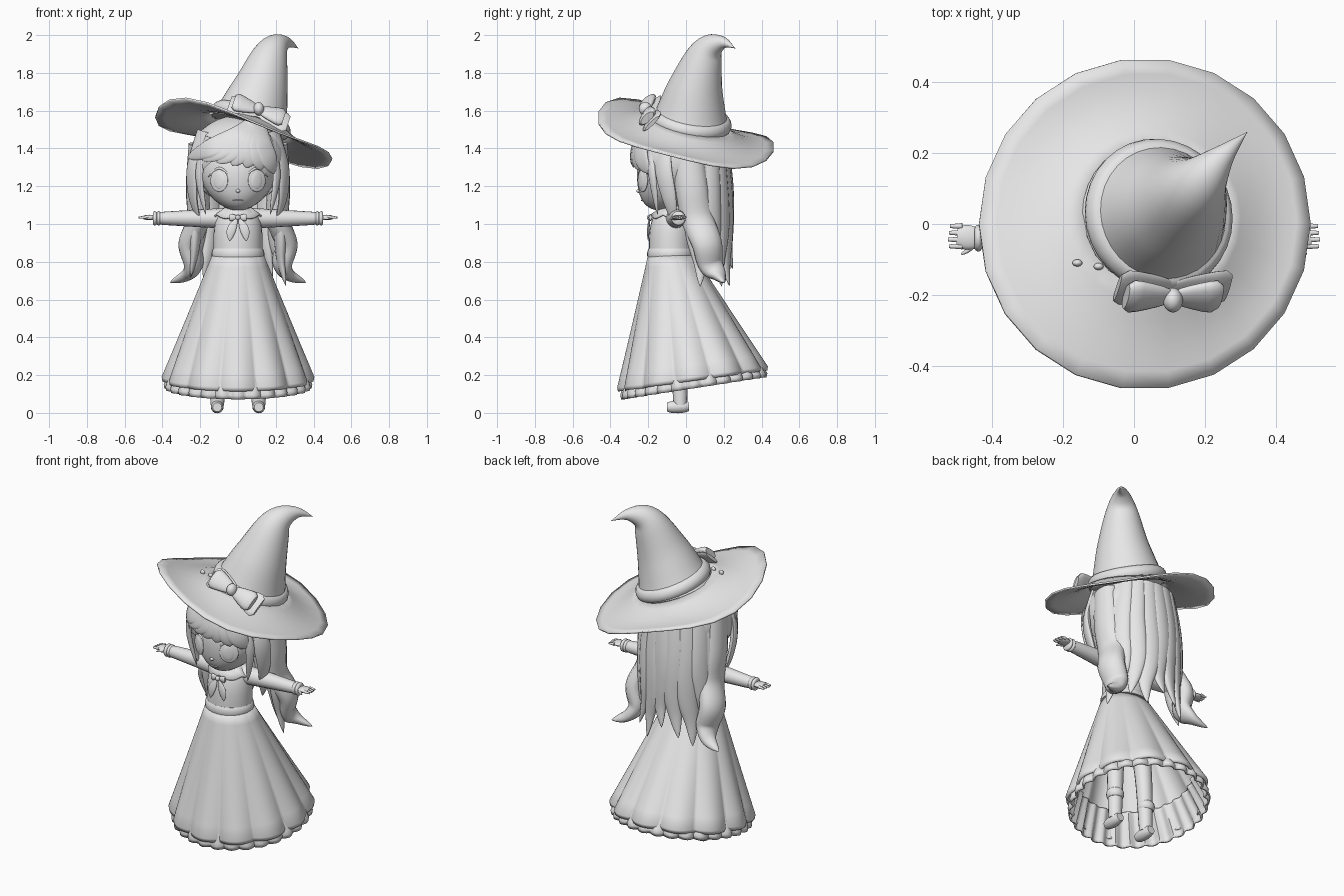
import bpy, bmesh
from math import sin, cos, pi, sqrt, radians
from mathutils import Vector

if "Cube" in bpy.data.objects:
    bpy.data.objects.remove(bpy.data.objects["Cube"])

GREY = (.8, .8, .8, 1)
clay = bpy.data.materials.new("pale_grey")
clay.use_nodes = True
clay.diffuse_color = GREY
clay.node_tree.nodes["Principled BSDF"].inputs["Base Color"].default_value = GREY

X, Y, Z = Vector((1, 0, 0)), Vector((0, 1, 0)), Vector((0, 0, 1))
SIDES = {"left": 1, "right": -1}


def finish(obj, name):
    obj.name = name
    obj.data.materials.append(clay)
    bpy.ops.object.select_all(action="DESELECT")
    obj.select_set(True)
    bpy.context.view_layer.objects.active = obj
    bpy.ops.object.shade_smooth_by_angle(angle=radians(50))
    return obj


def build(name, bm):
    bmesh.ops.recalc_face_normals(bm, faces=bm.faces)
    mesh = bpy.data.meshes.new(name)
    bm.to_mesh(mesh)
    bm.free()
    obj = bpy.data.objects.new(name, mesh)
    bpy.context.collection.objects.link(obj)
    return finish(obj, name)


def loft(name, rings, caps):
    """Skin closed rings, either capped or as a thin sheet."""
    bm = bmesh.new()
    loops = [[bm.verts.new(point) for point in ring] for ring in rings]
    for lower, upper in zip(loops, loops[1:]):
        for i in range(len(lower)):
            bm.faces.new((lower[i - 1], lower[i], upper[i], upper[i - 1]))
    if caps:
        bm.faces.new(loops[0])
        bm.faces.new(loops[-1])
    obj = build(name, bm)
    if not caps:
        solid = obj.modifiers.new("thickness", "SOLIDIFY")
        solid.thickness = .01
        solid.offset = 0


def circle(count):
    return [2 * pi * k / count for k in range(count)]


def smooth_path(path, steps=6):
    """Smooth interpolation through a few points."""
    points = [Vector(p) for p in path]
    points = [points[0], *points, points[-1]]
    result = []
    for a, b, c, d in zip(points, points[1:], points[2:], points[3:]):
        for t in (k / steps for k in range(steps)):
            result.append(b + (c - a) * t / 2 + (a - b * 2.5 + c * 2 - d / 2) * t ** 2
                          + (b * 3 - a - c * 3 + d) * t ** 3 / 2)
    return result + [points[-1]]


def tube(name, path, radius, normal, flat=1, sides=16):
    """Sweep an ellipse along a path; radius is a rule of the distance 0 to 1."""
    points = smooth_path(path)
    last = len(points) - 1
    rings = []
    for i, p in enumerate(points):
        along = (points[min(i + 1, last)] - points[max(i - 1, 0)]).normalized()
        wide = along.cross(normal(p) if callable(normal) else normal).normalized()
        out = wide.cross(along)
        r = max(radius(i / last), .001)
        rings.append([p + wide * r * cos(a) + out * r * flat * sin(a) for a in circle(sides)])
    loft(name, rings, True)


def pair(name, path, *rules):
    for side, s in SIDES.items():
        tube(f"{side}_{name}", [(s * x, y, z) for x, y, z in path], *rules)


def leaf(width):
    return lambda t: width * (1 - t ** 4)


def petal(width):
    return lambda t: width * sin(pi * t)


def taper(start, end):
    return lambda t: start + (end - start) * t


def bulge(rim, swell):
    return lambda t: rim + swell * sin(pi * t)


def ball(name, place, size, turn=0):
    bpy.ops.mesh.primitive_uv_sphere_add(segments=24, ring_count=16, location=place, rotation=(0, 0, turn))
    bpy.context.object.scale = size
    return finish(bpy.context.object, name)


def bow(name, centre, axis, normal, size, flat):
    centre, axis = Vector(centre), axis.normalized() * size
    for side, s in SIDES.items():
        tube(f"{name}_{side}_loop", [centre, centre + axis * s],
             lambda t: size * (.12 + .4 * t ** .8 - .2 * t ** 9), normal, flat)


# Hat: bent cone, band and wavy tilted brim
HAT = Vector((.06, .02, 1.52))
LEAN = Vector((.33, .16, .93))
tube("hat_cone", [HAT, (.12, .05, 1.72), (.18, .11, 1.91), (.25, .19, 1.96), (.32, .26, 1.93)],
     lambda t: .215 * (1 - t) ** 1.3, X - Y, 1, 32)
tube("hat_band", [HAT - LEAN * .01, HAT + LEAN * .07], bulge(.195, .024), X - Y, 1, 32)
brim = []
for s in (k / 6 for k in range(7)):
    r = .2 + .268 * s
    brim.append([(.06 - .03 * s + r * cos(a), .02 * (1 - s) + r * sin(a),
                  1.53 - .06 * s - (.05 + .08 * s) * cos(a) - .047 * (1 + s) * sin(a)
                  - .02 * s * cos(2 * a + .7) + .024 * s * s * cos(3 * a + pi / 4)
                  - .02 * sin(pi * s)) for a in circle(22)])
loft("hat_brim", brim, False)

# Hat bow lying against the band, ribbon behind it and small beads
bow("hat_bow", (.11, -.205, 1.605), X - Z / 3, Z - Y, .14, .45)
bow("hat_ribbon", (.11, -.18, 1.585), X - Z / 3, Z - Y, .165, .2)
ball("hat_bow_knot", (.11, -.215, 1.61), (.028, .035, .035))
for i in range(2):
    ball("hat_bead", (-.16 + .06 * i, -.11 - .01 * i, 1.605), (.014, .01, .014))

# Head with a narrowed chin, then the face
head = ball("head", (0, -.06, 1.27), (.2, .2, .2))
for vert in head.data.vertices:
    chin = max(0, -vert.co.z) ** 2
    vert.co.x *= 1 - chin / 5
    vert.co.y -= chin / 3
ball("nose", (0, -.25, 1.175), (.012, .012, .01))
ball("mouth", (0, -.231, 1.125), (.03, .008, .004))
for side, s in SIDES.items():
    ball(f"{side}_eye", (s * .1, -.229, 1.23), (.053, .01, .06), s * .5)
    ball(f"{side}_iris", (s * .1, -.235, 1.23), (.034, .008, .045), s * .5)
pair("eyelash", [(.045, -.252, 1.26), (.1, -.23, 1.295), (.158, -.185, 1.25)], bulge(.002, .005), Y)
tube("neck", [(0, -.06, 1), (0, -.06, 1.15)], taper(.05, .045), Y)

# Hair cap, cut away over the face
CROWN = Vector((0, -.03, 1.34))
bm = bmesh.new()
bmesh.ops.create_uvsphere(bm, u_segments=32, v_segments=24, radius=.26)
for vert in bm.verts:
    vert.co.z *= .9
    vert.co += CROWN
bmesh.ops.bisect_plane(bm, geom=bm.verts[:] + bm.edges[:] + bm.faces[:], plane_co=(0, -.25, 1.33),
                       plane_no=(0, .9, 1), clear_inner=True)
build("hair_cap", bm)


def outward(point):
    return Vector((point.x, point.y - .03, 0))


# Long wavy back locks fanned around the head
LOCKS = 9
for i in range(LOCKS):
    angle = radians(10 + 160 * i / (LOCKS - 1))
    tip = .67 + .045 * (i * 2 % 3)
    path = []
    for t in (k / 6 for k in range(7)):
        reach = 1.02 - .2 * (1 - t) ** 4 + .15 * t ** 8
        a = angle + .08 * t * sin(9 * t + i)
        path.append((.222 * reach * cos(a), .03 + .185 * reach * sin(a), 1.46 + (tip - 1.46) * t))
    tube(f"back_lock_{i}", path, lambda t: .06 * (1 - t ** 5) + .012 * sin(pi * t) ** 2, outward, .55)

# Curled side locks and thin locks framing the face
pair("curl", [(.2, 0, 1.42), (.215, .03, 1.2), (.21, .06, 1.03), (.255, .11, .9), (.235, .13, .79),
              (.27, .17, .73), (.36, .2, .69)], leaf(.088), outward, .7)
pair("front_lock", [(.18, -.12, 1.49), (.238, -.12, 1.3), (.238, -.09, 1.14), (.2, -.06, 1)],
     leaf(.052), outward, .4)
pair("face_lock", [(.15, -.19, 1.46), (.205, -.18, 1.27), (.17, -.15, 1.05)], leaf(.027), outward, .6)

# Bangs swept from one parting across the forehead
for i in range(7):
    path = []
    for t in (k / 4 for k in range(5)):
        x = .1 + (.1 - .078 * i) * t
        z = 1.53 - (.26 - .014 * i) * t ** .8
        bend = 1 - (x / .275) ** 2 - ((z - CROWN.z) / .25) ** 2
        path.append((x, CROWN.y - .256 * sqrt(max(.06, bend)), z))
    tube(f"bang_{i}", path, lambda t: .058 * (1 - t ** 6), lambda p: p - CROWN, .22)

# Bodice, belt and scalloped collar
WAIST = Vector((0, -.08, .81))
tube("bodice", [WAIST, (0, -.078, .95), (0, -.06, 1.09)], lambda t: .13 * (1 - .6 * t ** 6), Y, .9, 24)
tube("belt", [WAIST, WAIST + Z * .06], bulge(.13, .01), Y, .9, 32)
loft("collar", [[((.05 + .08 * t) * cos(a), -.065 + (.045 + .07 * t) * sin(a),
                  1.1 - t * (.05 + .02 * abs(cos(3 * a)))) for a in circle(48)] for t in (0, .5, 1)], False)
bow("neck_bow", (0, -.188, 1.035), X, -Y, .045, .5)
ball("neck_bow_knot", (0, -.195, 1.035), (.013, .012, .014))
pair("bow_tail", [(.005, -.193, 1.03), (.035, -.2, .97), (.045, -.2, .91)], petal(.024), Y, .3)


def skirt(name, top, bottom, size, waves, fold):
    """Sheared cone with pleats that deepen towards a hem raised behind."""
    rings = []
    for k in range(11):
        s = top + (bottom - top) * k / 10
        ring = []
        for a in circle(192):
            pleat = size * (1 + fold * s * (abs(cos(waves * a)) - .7))
            ring.append(((.13 + .26 * s) * pleat * cos(a),
                         -.08 + .115 * s + (.115 + .27 * s) * pleat * sin(a),
                         .84 - .65 * s + .055 * s * sin(a)))
        rings.append(ring)
    rings.append([(x * .99, y * .99, z - .02) for x, y, z in rings[-1]])
    loft(name, rings, False)


# Pleated skirt with a frilled petticoat under its hem
skirt("skirt", 0, 1, 1, 6, .08)
skirt("petticoat", .8, 1.06, .94, 14, .06)

# Arms with frilled cuffs and hands
pair("sleeve", [(.07, -.055, 1.03), (.25, -.045, 1.03), (.42, -.04, 1.03)], taper(.056, .032), Z)
for start in (.41, .43):
    pair("cuff", [(start, -.04, 1.03), (start + .02, -.04, 1.03)], bulge(.03, .008), Z)
pair("hand", [(.44, -.04, 1.035), (.5, -.036, 1.035)], bulge(.025, .01), Z, .4)
for i in range(4):
    y = -.063 + .019 * i
    pair(f"finger_{i}", [(.485, y, 1.036), (.526 - .003 * abs(i - 1), y, 1.034)], taper(.009, .005), Z)
pair("thumb", [(.45, -.055, 1.03), (.47, -.075, 1.03), (.488, -.085, 1.026)], taper(.01, .003), Z)

# Legs with sock cuffs and blocky shoes
pair("leg", [(.11, -.03, .04), (.1, -.04, .4), (.07, -.07, .8)], taper(.036, .06), Y)
pair("sock_cuff", [(.11, -.03, .17), (.11, -.03, .22)], bulge(.04, .01), Y)
pair("shoe", [(.11, .015, .034), (.11, -.1, .03)], bulge(.024, .01), Z)
